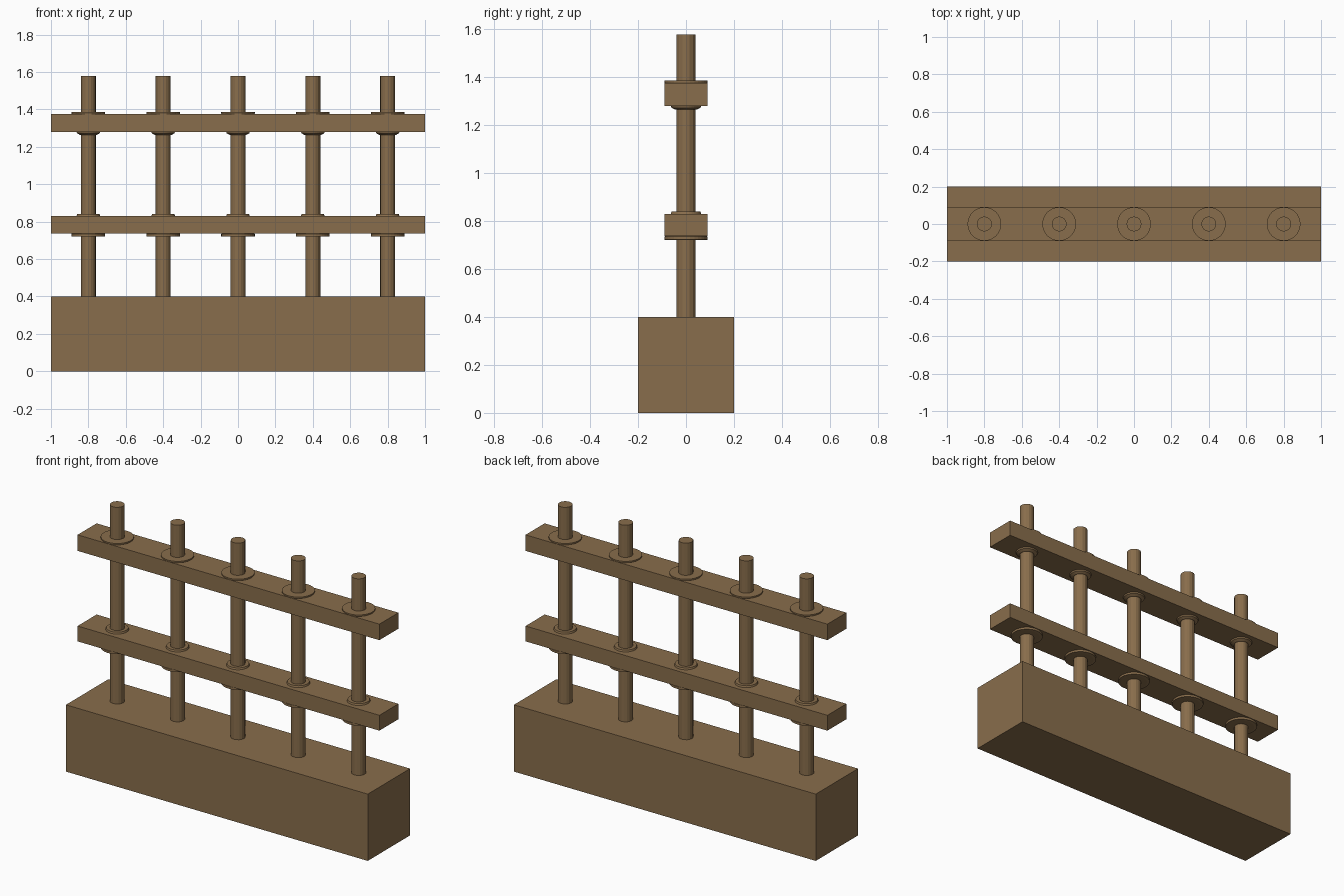
import bpy, bmesh
from mathutils import Matrix

if "Cube" in bpy.data.objects:
    bpy.data.objects.remove(bpy.data.objects["Cube"])

# single flat brown
brown = bpy.data.materials.new("weathered_brown")
brown.diffuse_color = (0.25, 0.155, 0.072, 1)
brown.use_nodes = True
brown.node_tree.nodes["Principled BSDF"].inputs["Base Color"].default_value = brown.diffuse_color


def finish(name, bm):
    bmesh.ops.recalc_face_normals(bm, faces=bm.faces)
    me = bpy.data.meshes.new(name)
    bm.to_mesh(me)
    bm.free()
    me.materials.append(brown)
    ob = bpy.data.objects.new(name, me)
    bpy.context.collection.objects.link(ob)
    return ob


def box(name, x0, x1, half_y, z0, z1):
    bm = bmesh.new()
    m = Matrix.Translation(((x0 + x1) / 2, 0, (z0 + z1) / 2)) @ Matrix.Diagonal((x1 - x0, 2 * half_y, z1 - z0, 1))
    bmesh.ops.create_cube(bm, size=1, matrix=m)
    return finish(name, bm)


def lathe(name, x, profile, sides):
    """Closed turned solid from (radius, z) points, bottom to top."""
    bm = bmesh.new()
    rings = []
    for r, z in profile:
        ring = bmesh.ops.create_circle(bm, segments=sides, radius=r,
                                       matrix=Matrix.Translation((x, 0, z)))["verts"]
        rings.append(ring)
    for a, b in zip(rings, rings[1:]):
        for i in range(sides):
            j = (i + 1) % sides
            bm.faces.new((a[i], a[j], b[j], b[i]))
    bm.faces.new(rings[0][::-1])
    bm.faces.new(rings[-1])
    return finish(name, bm)


# plinth
box("base_block", -1, 1, 0.2, 0, 0.4)

# one post, two rail sections and their collars per bay
for i in range(5):
    x = -0.8 + 0.4 * i
    lathe(f"post_{i}", x, [(0.04, 0.4), (0.04, 1.578)], 16)
    box(f"lower_rail_{i}", x - 0.2, x + 0.2, 0.09, 0.738, 0.83)
    box(f"upper_rail_{i}", x - 0.2, x + 0.2, 0.09, 1.28, 1.376)
    # wide collars face outward, narrow ones face the gap between rails
    lathe(f"lower_wide_collar_{i}", x, [(0.075, 0.72), (0.09, 0.722), (0.09, 0.735), (0.075, 0.745)], 32)
    lathe(f"lower_narrow_collar_{i}", x, [(0.065, 0.825), (0.06, 0.84)], 32)
    lathe(f"upper_narrow_collar_{i}", x, [(0.045, 1.264), (0.06, 1.272), (0.065, 1.285)], 32)
    lathe(f"upper_wide_collar_{i}", x, [(0.085, 1.37), (0.09, 1.378), (0.09, 1.385)], 32)
